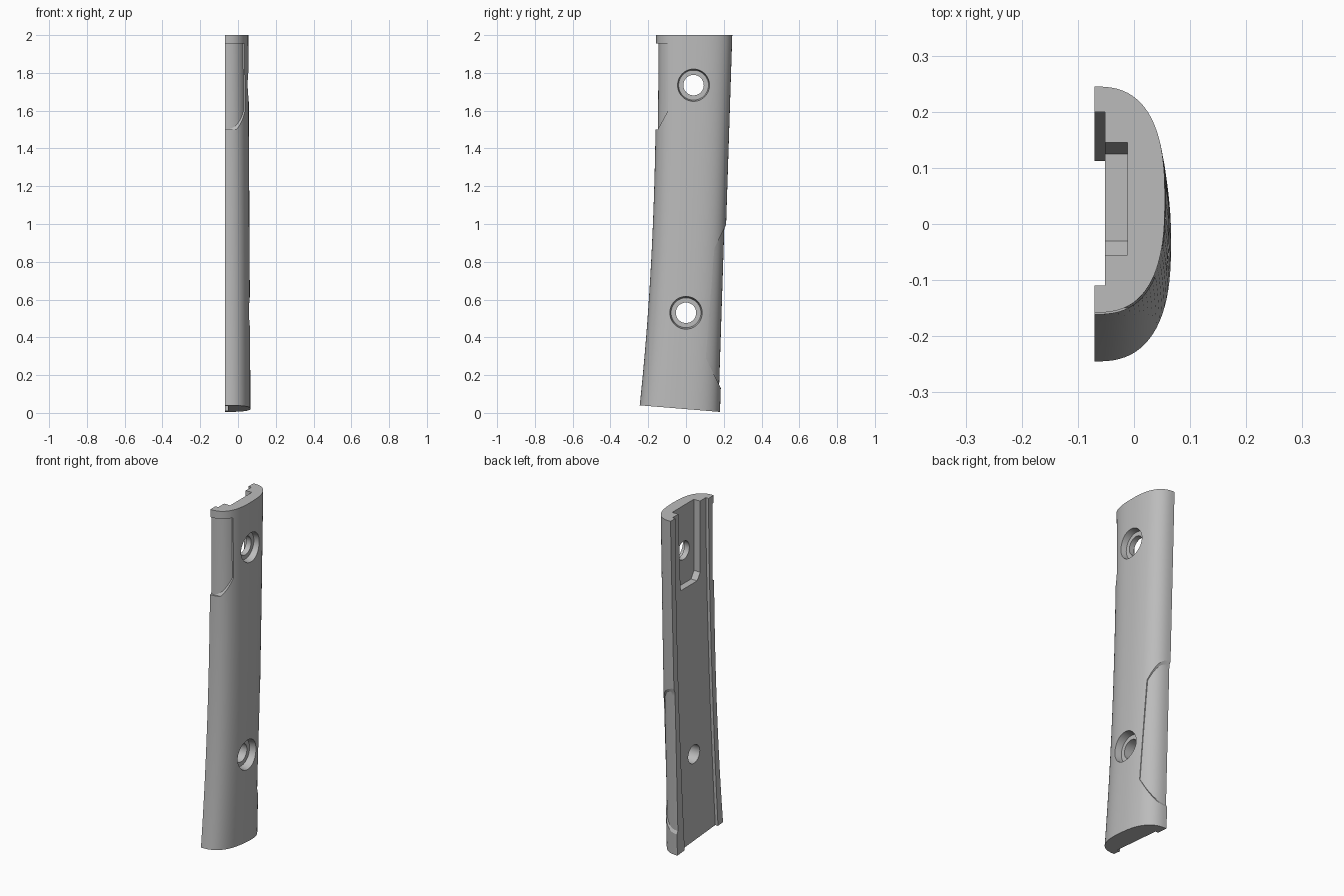
import bpy
import bmesh
import math
from mathutils import Matrix

if "Cube" in bpy.data.objects:
    bpy.data.objects.remove(bpy.data.objects["Cube"])

FLAT = -0.07      # inner mounting plane
ROWS, ARC = 40, 40

grey = bpy.data.materials.new("satin_grey")
grey.use_nodes = True
grey.diffuse_color = (0.5, 0.5, 0.5, 1)
grey.node_tree.nodes["Principled BSDF"].inputs["Base Color"].default_value = (0.5, 0.5, 0.5, 1)


def to_object(name, bm):
    bmesh.ops.recalc_face_normals(bm, faces=bm.faces)
    mesh = bpy.data.meshes.new(name)
    bm.to_mesh(mesh)
    bm.free()
    mesh.materials.append(grey)
    ob = bpy.data.objects.new(name, mesh)
    bpy.context.collection.objects.link(ob)
    return ob


def section(t, front_in, back_in, drop, channel):
    """Domed cross-section (x, y) at height fraction t."""
    front = -0.158 - 0.087 * (1 - t) ** 2.4 + front_in
    back = 0.18 + 0.065 * t - back_in
    mid, half = (front + back) / 2, (back - front) / 2
    rise = 0.136 - 0.011 * t - drop
    pts = []
    for i in range(ARC + 1):
        a = math.pi * i / ARC
        c, s = math.cos(a), max(math.sin(a), 0)
        y = mid - math.copysign(abs(c) ** (2 / 2.6), c) * half
        pts.append((FLAT + rise * s ** (2 / 2.6), y))
    if channel:
        shift = 0.088 * (1 - t) ** 1.6
        hi, lo = 0.2 - shift, -0.11 - shift
        pts += [(FLAT, hi), (-0.052, hi), (-0.052, lo), (FLAT, lo)]
    return pts


def loft(name, front_in=0, back_in=0, drop=0, channel=False):
    bm = bmesh.new()
    rings = []
    for r in range(ROWS + 1):
        t = r / ROWS
        ring = []
        for x, y in section(t, front_in, back_in, drop, channel):
            base = 0.02 - 0.082 * y      # slanted butt end
            ring.append(bm.verts.new((x, y, base + (2 - base) * t)))
        rings.append(ring)
    n = len(rings[0])
    for a, b in zip(rings, rings[1:]):
        for i in range(n):
            j = (i + 1) % n
            bm.faces.new((a[i], a[j], b[j], b[i]))
    bm.faces.new(rings[0])
    bm.faces.new(rings[-1])
    return to_object(name, bm)


def prism(name, outline, x0, x1):
    """Extrude a (y, z) outline along x."""
    bm = bmesh.new()
    face = bm.faces.new([bm.verts.new((x0, y, z)) for y, z in outline])
    ext = bmesh.ops.extrude_face_region(bm, geom=[face])
    moved = [v for v in ext["geom"] if isinstance(v, bmesh.types.BMVert)]
    bmesh.ops.translate(bm, verts=moved, vec=(x1 - x0, 0, 0))
    return to_object(name, bm)


def drill(name, y, z, x0, x1, r0, r1):
    bm = bmesh.new()
    place = Matrix.Translation(((x0 + x1) / 2, y, z)) @ Matrix.Rotation(math.pi / 2, 4, "Y")
    bmesh.ops.create_cone(bm, cap_ends=True, segments=48, radius1=r0, radius2=r1,
                          depth=x1 - x0, matrix=place)
    return to_object(name, bm)


def subtract(target, cutters):
    for c in cutters:
        c.hide_render = True
        mod = target.modifiers.new("cut", "BOOLEAN")
        mod.operation, mod.solver, mod.object = "DIFFERENCE", "EXACT", c
    bpy.context.view_layer.update()
    deps = bpy.context.evaluated_depsgraph_get()
    mesh = bpy.data.meshes.new_from_object(target.evaluated_get(deps))
    target.modifiers.clear()
    target.data = mesh
    for c in cutters:
        bpy.data.objects.remove(c)


# Domed grip with a mounting channel down the flat side
grip = loft("grip_panel", channel=True)

# Shallow thumb reliefs, which follow the dome
front_relief = prism("front_relief", [(-0.3, 1.955), (-0.095, 1.955), (-0.095, 1.6),
                                      (-0.15, 1.5), (-0.3, 1.49)], -0.2, 0.2)
back_relief = prism("back_relief", [(0.35, 1.0), (0.215, 1.0), (0.15, 0.87),
                                    (0.105, 0.29), (0.185, 0.13), (0.35, 0.13)], -0.2, 0.2)
subtract(front_relief, [loft("front_core", front_in=0.012, drop=0.003)])
subtract(back_relief, [loft("back_core", back_in=0.009, drop=0.001)])

# Pocket at the top of the channel
pocket = prism("pocket", [(0.15, 2.1), (0.125, 1.54), (-0.03, 1.54),
                          (-0.058, 1.58), (-0.055, 2.1)], -0.1, -0.012)

# Counterbored screw holes
holes = []
for y, z in ((0.04, 1.735), (0.0, 0.53)):
    holes.append(drill("screw_hole", y, z, -0.2, 0.2, 0.054, 0.054))
    holes.append(drill("screw_seat", y, z, 0.02, 0.07, 0.079, 0.088))

subtract(grip, [front_relief, back_relief, pocket] + holes)

bpy.ops.object.select_all(action="DESELECT")
grip.select_set(True)
bpy.context.view_layer.objects.active = grip
bpy.ops.object.shade_smooth_by_angle(angle=math.radians(25))
